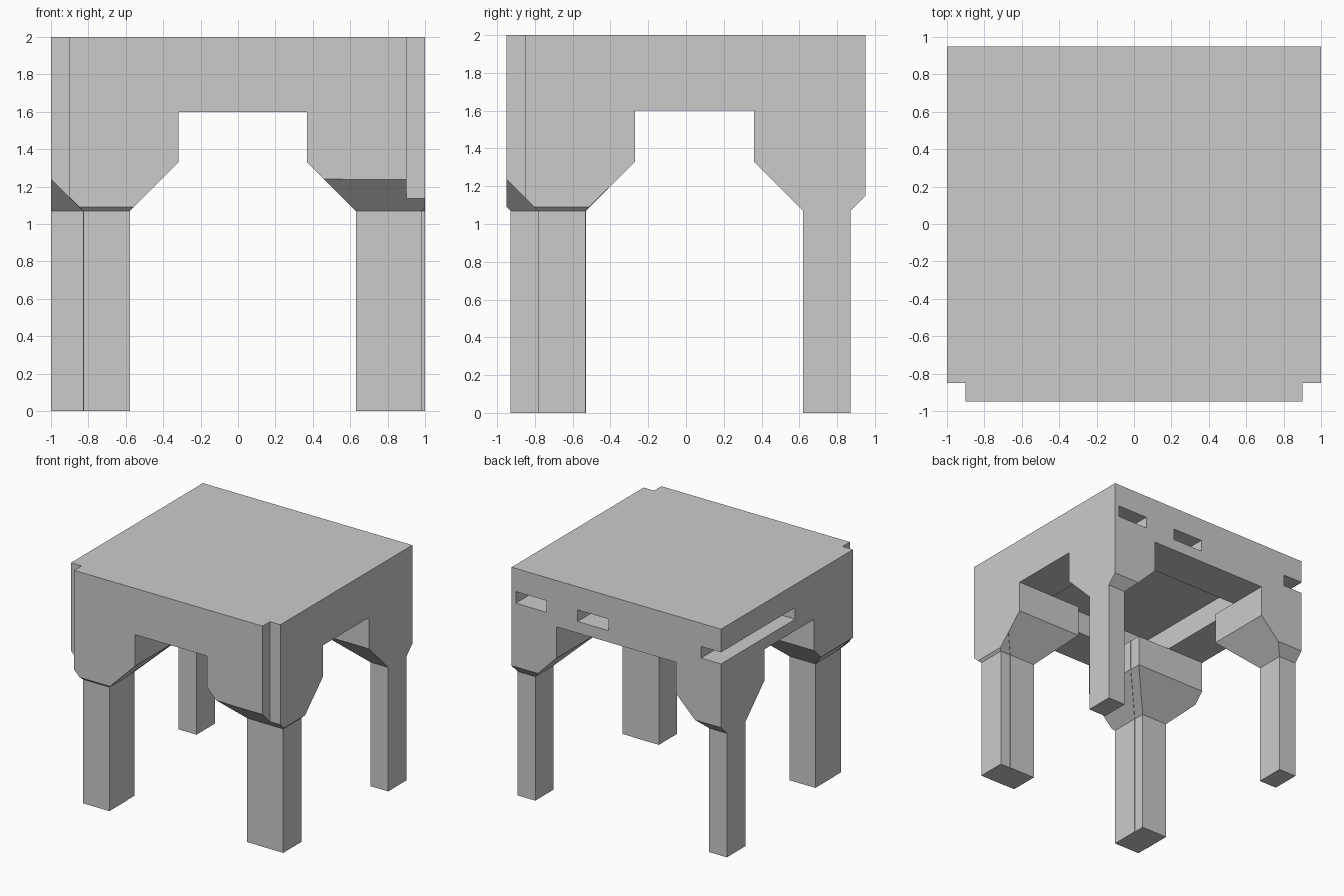
import bpy, bmesh

if "Cube" in bpy.data.objects:
    bpy.data.objects.remove(bpy.data.objects["Cube"])


def make_object(name, bm):
    bmesh.ops.recalc_face_normals(bm, faces=bm.faces)
    mesh = bpy.data.meshes.new(name)
    bm.to_mesh(mesh)
    bm.free()
    obj = bpy.data.objects.new(name, mesh)
    bpy.context.collection.objects.link(obj)
    return obj


def loft(name, rings):
    """Closed solid through rings of points."""
    bm = bmesh.new()
    rows = [[bm.verts.new(p) for p in ring] for ring in rings]
    n = len(rows[0])
    bm.faces.new(rows[0])
    bm.faces.new(rows[-1])
    for low, high in zip(rows, rows[1:]):
        for i in range(n):
            j = (i + 1) % n
            bm.faces.new((low[i], low[j], high[j], high[i]))
    return make_object(name, bm)


def rect(x0, x1, y0, y1, z, grow=0.0):
    x0, x1, y0, y1 = x0 - grow, x1 + grow, y0 - grow, y1 + grow
    return [(x0, y0, z), (x1, y0, z), (x1, y1, z), (x0, y1, z)]


def box(name, x0, x1, y0, y1, z0, z1):
    return loft(name, [rect(x0, x1, y0, y1, z) for z in (z0, z1)])


def cut(obj, tool, operation):
    """Apply a boolean, then discard the tool."""
    tool.hide_render = True
    mod = obj.modifiers.new("cut", 'BOOLEAN')
    mod.operation = operation
    mod.solver = 'EXACT'
    mod.object = tool
    bpy.context.view_layer.objects.active = obj
    bpy.ops.object.modifier_apply(modifier=mod.name)
    bpy.data.objects.remove(tool)


def block(name, z0, z1):
    """Table outline with the two notched front corners."""
    outline = [(-0.9, -0.95), (0.9, -0.95), (0.9, -0.85), (1, -0.85),
               (1, 0.95), (-1, 0.95), (-1, -0.85), (-0.9, -0.85)]
    return loft(name, [[(x, y, z) for x, y in outline] for z in (z0, z1)])


# Top slab, hollowed from below
top = block("top_slab", 1.6, 2.0)
cut(top, box("recess_cutter", -0.64, 0.64, -0.59, 0.59, 1.5, 1.8), 'DIFFERENCE')

# Slots in the back, spaced evenly; the last breaks out through the left side
for x0, x1 in ((0.665, 0.96), (0.075, 0.37), (-1.1, -0.81)):
    cut(top, box("slot_cutter", x0, x1, -0.06, 1.05, 1.7, 1.8), 'DIFFERENCE')

# Square legs flaring into brackets, trimmed to the table outline
legs = {
    "front_left_leg_inner": (-0.83, -0.58),
    "front_left_leg_outer": (-0.827, -0.68),
    "front_right_leg_inner": (0.63, -0.53),
    "front_right_leg_outer": (0.73, -0.533),
    "back_left_leg": (-1.08, 0.87),
    "back_right_leg": (0.83, 0.87),
}
for name, (x0, y1) in legs.items():
    footprint = (x0, x0 + 0.25, y1 - 0.25, y1)
    levels = ((0, 0), (1.07, 0), (1.33, 0.26), (1.6, 0.26))
    leg = loft(name, [rect(*footprint, z, grow) for z, grow in levels])
    cut(leg, block("trim_cutter", -0.5, 2.5), 'INTERSECT')
